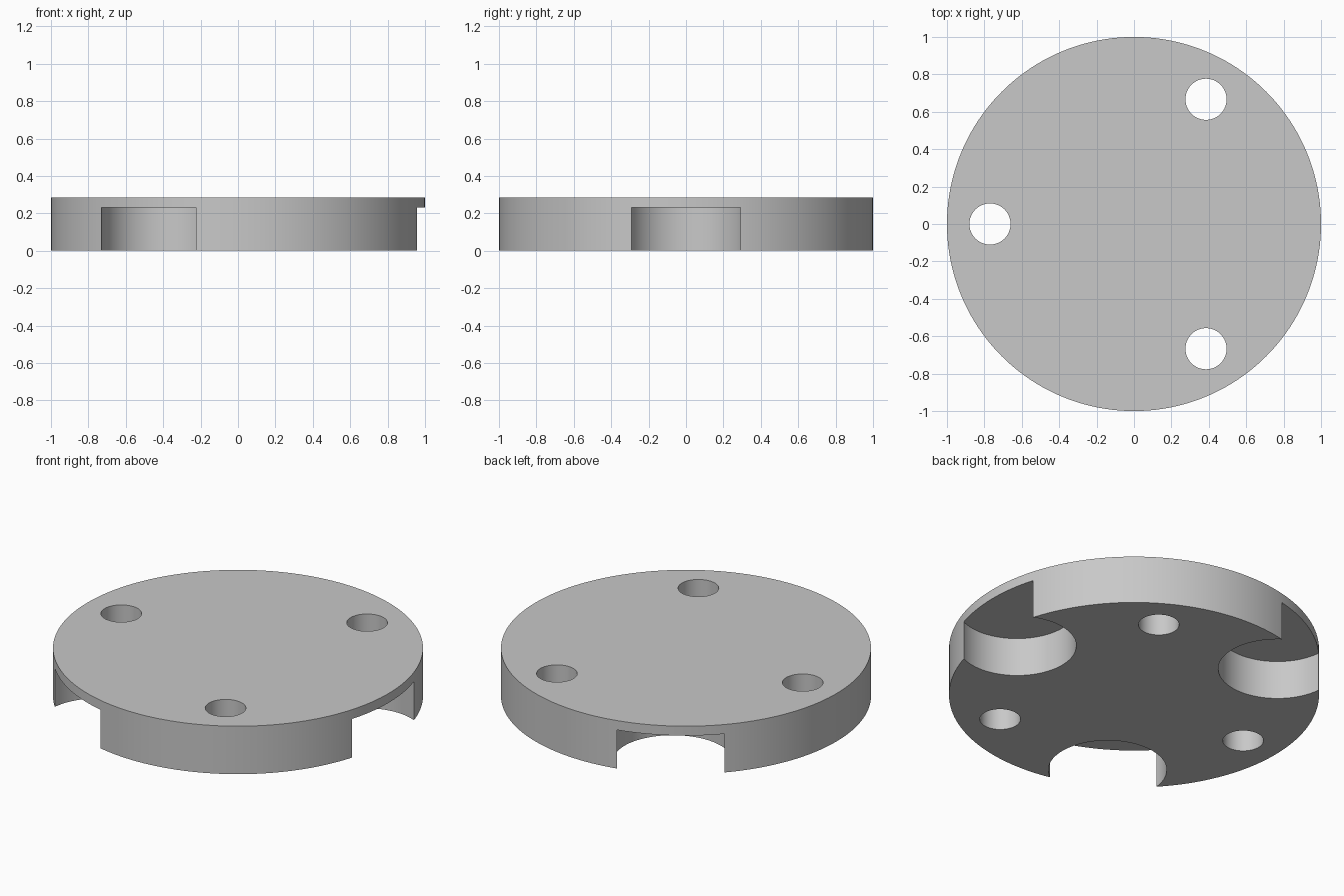
import bpy
import math

if "Cube" in bpy.data.objects:
    bpy.data.objects.remove(bpy.data.objects["Cube"], do_unlink=True)

RADIUS = 1.0
HEIGHT = 0.286
NOTCH_TOP = 0.23

# Plain grey material
grey = bpy.data.materials.new("plain_grey")
grey.use_nodes = True
colour = (0.58, 0.58, 0.58, 1)
grey.diffuse_color = colour
grey.node_tree.nodes["Principled BSDF"].inputs["Base Color"].default_value = colour


def cylinder(name, radius, bottom, top, distance=0.0, angle=0.0, sides=96):
    """Upright cylinder placed at a polar position."""
    a = math.radians(angle)
    bpy.ops.mesh.primitive_cylinder_add(
        vertices=sides, radius=radius, depth=top - bottom,
        location=(distance * math.cos(a), distance * math.sin(a), (bottom + top) / 2))
    obj = bpy.context.object
    obj.name = name
    obj.data.materials.append(grey)
    return obj


# Round plate
plate = cylinder("round_plate", RADIUS, 0, HEIGHT, sides=160)

# Three rim notches from below, alternating with three through holes
cutters = []
for i in range(3):
    cutters.append(cylinder(f"notch_cutter_{i}", 0.32, -0.2, NOTCH_TOP, 0.825, 120 * i))
    cutters.append(cylinder(f"hole_cutter_{i}", 0.11, -0.2, HEIGHT + 0.2, 0.77, 120 * i + 60, 64))

bpy.ops.object.select_all(action="DESELECT")
plate.select_set(True)
bpy.context.view_layer.objects.active = plate
for cutter in cutters:
    cut = plate.modifiers.new(cutter.name, "BOOLEAN")
    cut.operation = "DIFFERENCE"
    cut.solver = "EXACT"
    cut.object = cutter
    bpy.ops.object.modifier_apply(modifier=cut.name)
for cutter in cutters:
    bpy.data.objects.remove(cutter, do_unlink=True)

# Smooth walls with crisp edges
bpy.ops.object.shade_smooth_by_angle(angle=math.radians(30))
